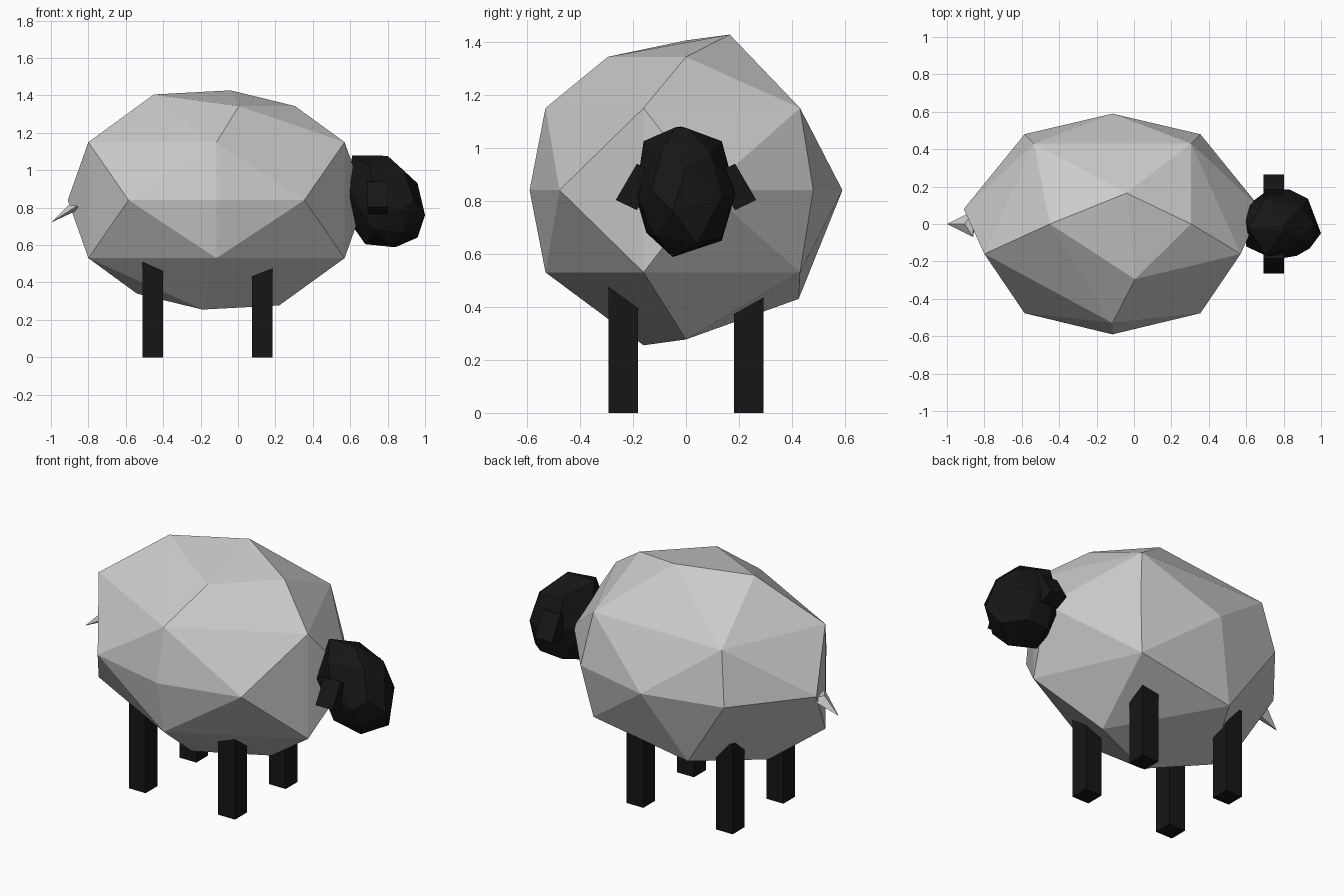
import bpy, bmesh

if "Cube" in bpy.data.objects:
    bpy.data.objects.remove(bpy.data.objects["Cube"])

black = bpy.data.materials.new("black")
black.diffuse_color = (0.008, 0.008, 0.008, 1)
black.use_nodes = True
black.node_tree.nodes["Principled BSDF"].inputs["Base Color"].default_value = black.diffuse_color


def hull(name, points, mat=None):
    """Faceted convex solid around a few corner points."""
    bm = bmesh.new()
    for p in points:
        bm.verts.new(p)
    res = bmesh.ops.convex_hull(bm, input=bm.verts)
    loose = {g for g in res["geom_interior"] + res["geom_unused"]
             if isinstance(g, bmesh.types.BMVert)}
    bmesh.ops.delete(bm, geom=list(loose), context='VERTS')
    bmesh.ops.recalc_face_normals(bm, faces=bm.faces)
    me = bpy.data.meshes.new(name)
    bm.to_mesh(me)
    bm.free()
    ob = bpy.data.objects.new(name, me)
    bpy.context.collection.objects.link(ob)
    if mat:
        me.materials.append(mat)
    return ob


def box(name, x, y, z, mat):
    return hull(name, [(a, b, c) for a in x for b in y for c in z], mat)


# woolly body: equator ring, shoulder rings above and below, uneven caps
equator = [(-.115, -.59), (.355, -.477), (.68, .08), (.355, .48),
           (-.115, .59), (-.585, .48), (-.91, .08), (-.585, -.477)]
ring = [(-.115, -.53), (.57, -.16), (.305, .43), (-.80, -.16)]
body = [(x, y, .84) for x, y in equator]
body += [(x, y, z) for x, y in ring for z in (.53, 1.15)]
body += [(-.535, .43, 1.15), (-.31, .425, .43)]
body += [(-.04, .165, 1.427), (-.45, 0, 1.405), (.005, -.295, 1.343), (.305, 0, 1.343)]
body += [(-.19, -.16, .255), (.22, 0, .277), (-.54, 0, .34)]
hull("body", body)

# head
hull("head", [
    (.61, -.02, 1.08), (.80, -.04, 1.077), (.80, 0, 1.075),
    (.70, -.16, 1.025), (.70, .135, 1.025), (.89, -.09, .995), (.89, .09, .98),
    (.96, 0, .93), (.93, .135, .82), (1.0, -.05, .76), (.94, -.13, .84),
    (.83, .185, .82), (.72, .185, .84), (.75, -.19, .82), (.87, -.17, .79),
    (.96, .04, .64), (.86, .135, .66), (.84, -.05, .588), (.68, 0, .605),
    (.72, .135, .65), (.73, -.15, .68), (.89, -.12, .67), (.60, 0, .72),
    (.58, .08, .86), (.60, -.12, .88)], black)

# mirrored ears
ear = [(.185, .94), (.265, .803), (.185, .765), (.11, .90)]
for side, s in (("front", -1), ("back", 1)):
    hull(side + "_ear", [(x, s * y, z) for x in (.693, .803) for y, z in ear], black)
    # legs
    for end, x in (("tail_end", -.455), ("head_end", .13)):
        box(f"{side}_leg_{end}", (x - .055, x + .055),
            (s * .182, s * .292), (0, .53), black)

# tail
hull("tail", [(-1.0, 0, .72), (-.905, 0, .815), (-.86, .07, .81),
              (-.86, -.07, .81), (-.85, 0, .79)])
